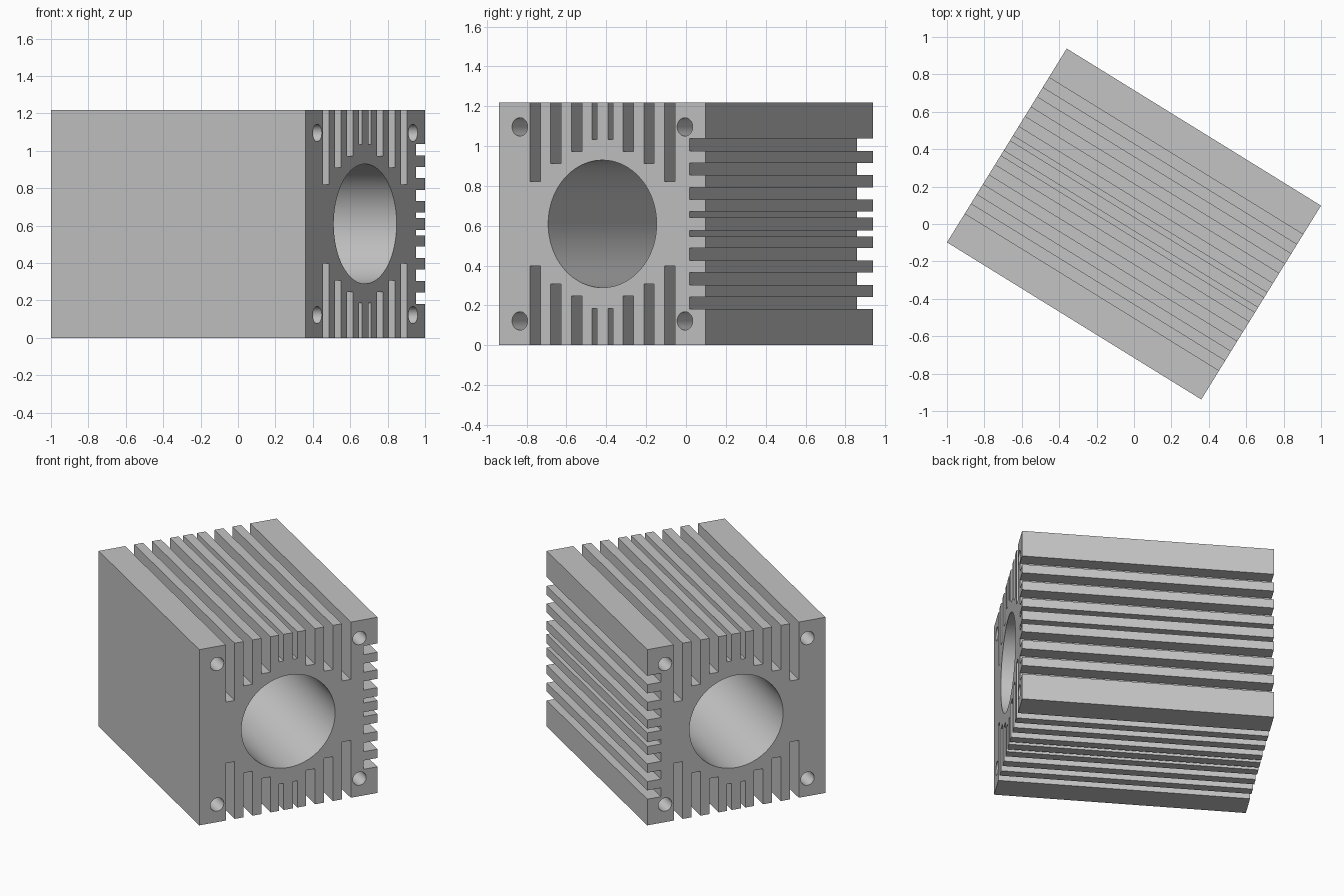
import bpy, bmesh, math
from mathutils import Matrix, Vector

cube = bpy.data.objects.get("Cube")
if cube:
    bpy.data.objects.remove(cube, do_unlink=True)

LENGTH, SIDE = 1.598, 1.218
HALF = SIDE / 2
TURN = math.radians(-31.7)

aluminium = bpy.data.materials.new("grey aluminium")
aluminium.use_nodes = True
grey = (0.55, 0.55, 0.55, 1)
aluminium.diffuse_color = grey
aluminium.node_tree.nodes["Principled BSDF"].inputs["Base Color"].default_value = grey


def add_box(bm, low, high):
    low, high = Vector(low), Vector(high)
    matrix = Matrix.Translation((low + high) / 2) @ Matrix.Diagonal((*(high - low), 1))
    bmesh.ops.create_cube(bm, size=1, matrix=matrix)


def add_bore(bm, y, z, radius, segments):
    matrix = Matrix.Translation((0, y, z)) @ Matrix.Rotation(math.pi / 2, 4, "Y")
    bmesh.ops.create_cone(bm, cap_ends=True, segments=segments, radius1=radius,
                          radius2=radius, depth=LENGTH + 0.2, matrix=matrix)


def make_object(name, bm):
    mesh = bpy.data.meshes.new(name)
    bm.to_mesh(mesh)
    bm.free()
    mesh.materials.append(aluminium)
    obj = bpy.data.objects.new(name, mesh)
    bpy.context.collection.objects.link(obj)
    return obj


# Solid block, modelled along x
bm = bmesh.new()
add_box(bm, (-LENGTH / 2, -HALF, -HALF), (LENGTH / 2, HALF, HALF))
body = make_object("finned_housing", bm)

# Slots between the fins: offset from the middle, width, depth
bm = bmesh.new()
end = LENGTH / 2 + 0.1
out = HALF + 0.1
side_floor = HALF - 0.094
for offset, width, depth in ((0.397, 0.061, 0.397), (0.275, 0.061, 0.307),
                             (0.152, 0.061, 0.246), (0.047, 0.03, 0.185)):
    for sign in (-1, 1):
        a, b = sign * offset - width / 2, sign * offset + width / 2
        add_box(bm, (-end, a, HALF - depth), (end, b, out))
        add_box(bm, (-end, a, -out), (end, b, depth - HALF))
        add_box(bm, (-end, side_floor, a), (end, out, b))

# Main bore and four corner screw holes
add_bore(bm, 0, 0, 0.32, 96)
for y in (-1, 1):
    for z in (-1, 1):
        add_bore(bm, y * 0.487, z * 0.487, 0.046, 32)
cutter = make_object("slot_cutter", bm)
cutter.hide_render = True

# Cut, then remove the helper
cut = body.modifiers.new("slots and bores", "BOOLEAN")
cut.operation = "DIFFERENCE"
cut.solver = "EXACT"
cut.object = cutter
bpy.ops.object.select_all(action="DESELECT")
body.select_set(True)
bpy.context.view_layer.objects.active = body
bpy.ops.object.modifier_apply(modifier=cut.name)
bpy.data.objects.remove(cutter, do_unlink=True)

# Stand the part on the ground, turned about the vertical
body.rotation_euler.z = TURN
body.location.z = HALF
bpy.ops.object.shade_smooth_by_angle(angle=math.radians(30))
